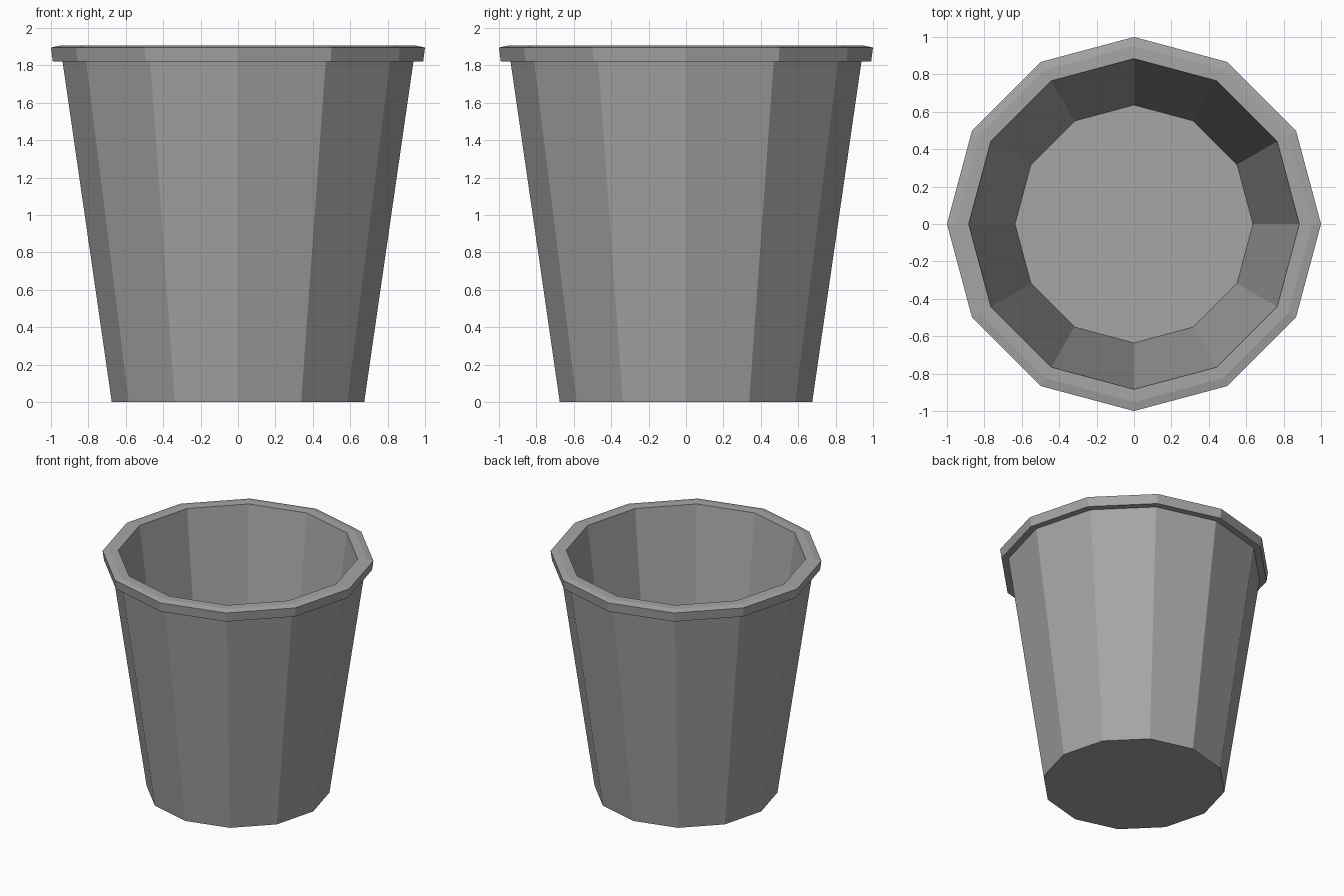
import bpy
import bmesh
from math import cos, sin, tau

SIDES = 12

if "Cube" in bpy.data.objects:
    bpy.data.objects.remove(bpy.data.objects["Cube"], do_unlink=True)

# Single flat grey
grey = bpy.data.materials.new("mid_grey")
colour = (0.38, 0.38, 0.38, 1)
grey.diffuse_color = colour
grey.use_nodes = True
grey.node_tree.nodes["Principled BSDF"].inputs["Base Color"].default_value = colour


def lathe(name, profile):
    """Spin a (radius, height) profile into a faceted shell, capped at both ends."""
    bm = bmesh.new()
    rings = [[bm.verts.new((r * cos(tau * i / SIDES), r * sin(tau * i / SIDES), z))
              for i in range(SIDES)] for r, z in profile]
    for low, high in zip(rings, rings[1:]):
        for i in range(SIDES):
            j = (i + 1) % SIDES
            bm.faces.new((low[i], low[j], high[j], high[i]))
    bm.faces.new(rings[0][::-1])
    bm.faces.new(rings[-1])
    mesh = bpy.data.meshes.new(name)
    bm.to_mesh(mesh)
    bm.free()
    mesh.materials.append(grey)
    obj = bpy.data.objects.new(name, mesh)
    bpy.context.collection.objects.link(obj)
    return obj


# Tapered bin: base, outer wall, overhanging rim, inner wall, floor
lathe("bin", [
    (0.675, 0.0),
    (0.938, 1.82),
    (0.99, 1.82),
    (1.0, 1.895),
    (0.952, 1.905),
    (0.884, 1.905),
    (0.636, 0.08),
])
